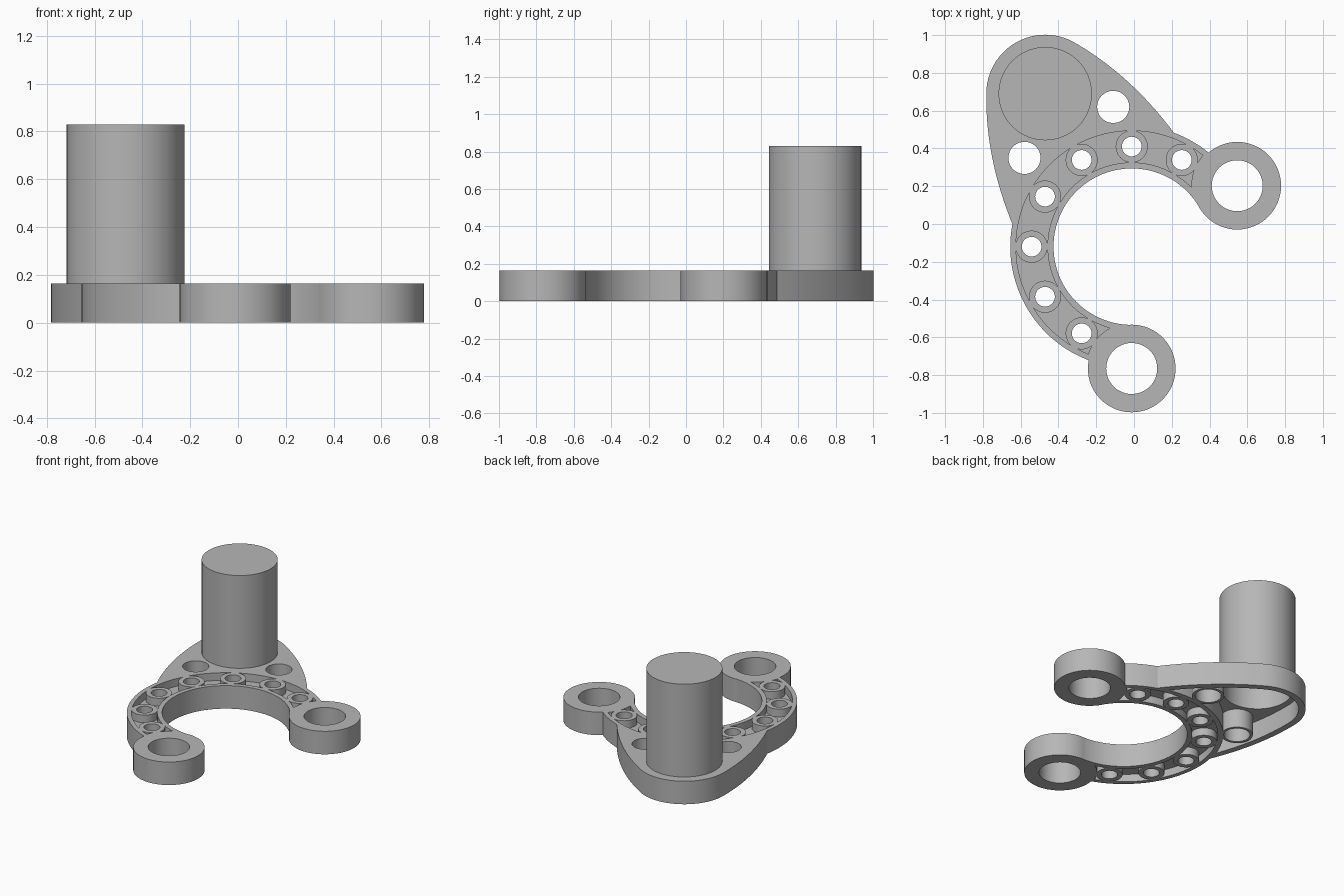
import bpy, bmesh
from math import cos, sin, radians
from mathutils import Vector

cube = bpy.data.objects.get("Cube")
if cube:
    bpy.data.objects.remove(cube, do_unlink=True)

grey = bpy.data.materials.new("plain_grey")
grey.use_nodes = True
COLOUR = (0.47, 0.47, 0.47, 1)
grey.diffuse_color = COLOUR
grey.node_tree.nodes["Principled BSDF"].inputs["Base Color"].default_value = COLOUR

HEIGHT = 0.165
RING = Vector((-0.012, -0.12))
POST = Vector((-0.47, 0.69))


def polar(centre, radius, degrees):
    a = radians(degrees)
    return centre + Vector((cos(a), sin(a))) * radius


def arc(centre, radius, start, end, steps):
    return [polar(centre, radius, start + (end - start) * i / steps)
            for i in range(steps + 1)]


def prism(name, outline, low, high):
    """Extrude a closed outline between two heights."""
    bm = bmesh.new()
    face = bm.faces.new([bm.verts.new((p.x, p.y, low)) for p in outline])
    grown = bmesh.ops.extrude_face_region(bm, geom=[face])["geom"]
    bmesh.ops.translate(bm, vec=(0, 0, high - low),
                        verts=[g for g in grown if isinstance(g, bmesh.types.BMVert)])
    bmesh.ops.recalc_face_normals(bm, faces=bm.faces)
    mesh = bpy.data.meshes.new(name)
    bm.to_mesh(mesh)
    bm.free()
    obj = bpy.data.objects.new(name, mesh)
    bpy.context.collection.objects.link(obj)
    mesh.materials.append(grey)
    return obj


def disc(name, centre, radius, low, high, sides=64):
    return prism(name, arc(centre, radius, 0, 360, sides)[:-1], low, high)


def ring_sector(name, inner, outer, low, high):
    outline = arc(RING, outer, 30, 270, 96) + arc(RING, inner, 270, 30, 96)
    return prism(name, outline, low, high)


def combine(target, tool, operation):
    """Apply a boolean and discard the tool object."""
    tool.hide_render = True
    mod = target.modifiers.new("combine", "BOOLEAN")
    mod.operation = operation
    mod.solver = "EXACT"
    mod.object = tool
    bpy.context.view_layer.objects.active = target
    bpy.ops.object.modifier_apply(modifier=mod.name)
    bpy.data.objects.remove(tool, do_unlink=True)


def pad_outline(inset):
    """Rounded head around the post with two bowed flanks, symmetric about the ring axis."""
    axis = (POST - RING).normalized()
    side = Vector((axis.y, -axis.x))
    start = polar(POST, 0.312 - inset, 60)
    control = Vector((-0.017, 0.788)) - Vector((0.5, 0.85)) * inset
    end = polar(RING, 0.645, 70) - Vector((0.8, 0.6)) * inset
    flank = []
    for i in range(25):
        t = i / 24
        flank.append(start * (1 - t) ** 2 + control * (2 * t * (1 - t)) + end * t * t)

    def mirror(p):
        return p - side * (2 * (p - RING).dot(side))

    head = arc(POST, 0.312 - inset, 60, 180, 32)[1:-1]
    inner = [polar(RING, 0.53, 150), polar(RING, 0.53, 120), polar(RING, 0.53, 90)]
    return flank[::-1] + head + [mirror(p) for p in flank] + inner


# Plate: curved arm, two eyelets and the pad that carries the post
ears = [polar(RING, 0.645, 30), polar(RING, 0.645, 270)]
pad_holes = [Vector((-0.11, 0.62)), Vector((-0.58, 0.35))]
studs = [polar(RING, 0.53, a) for a in range(60, 241, 30)]

plate = ring_sector("mounting_plate", 0.414, 0.643, 0, HEIGHT)
combine(plate, prism("pad", pad_outline(0), 0, HEIGHT), "UNION")
for ear in ears:
    combine(plate, disc("eyelet", ear, 0.232, 0, HEIGHT), "UNION")

# Recesses above and below the thin web of the arm, leaving small bosses
for low, high in ((0.11, 0.3), (-0.1, 0.055)):
    pocket = ring_sector("arm_pocket", 0.446, 0.613, low, high)
    for ear in ears:
        combine(pocket, disc("eyelet_wall", ear, 0.243, -0.5, 0.5), "DIFFERENCE")
    for stud in studs:
        combine(pocket, disc("boss", stud, 0.085, -0.5, 0.5, 40), "DIFFERENCE")
    combine(plate, pocket, "DIFFERENCE")

# Hollow underside of the pad, leaving two bosses
hollow = prism("pad_pocket", pad_outline(0.045), -0.1, 0.135)
combine(hollow, disc("arm_wall", RING, 0.648, -0.5, 0.5, 144), "DIFFERENCE")
for hole in pad_holes:
    combine(hollow, disc("boss", hole, 0.104, -0.5, 0.5, 48), "DIFFERENCE")
combine(plate, hollow, "DIFFERENCE")

# Through holes
drills = ([(p, 0.135) for p in ears] + [(p, 0.085) for p in pad_holes]
          + [(p, 0.052) for p in studs] + [(POST, 0.225)])
for centre, radius in drills:
    combine(plate, disc("drill", centre, radius, -0.5, 0.5, 48), "DIFFERENCE")

# Hollow post, closed at the top
post = disc("post", POST, 0.247, HEIGHT, 0.83)
combine(post, disc("bore", POST, 0.225, -0.1, 0.78, 48), "DIFFERENCE")

# Smooth curved walls with crisp edges
for obj in (plate, post):
    bpy.ops.object.select_all(action="DESELECT")
    obj.select_set(True)
    bpy.context.view_layer.objects.active = obj
    bpy.ops.object.shade_smooth_by_angle(angle=radians(30))
